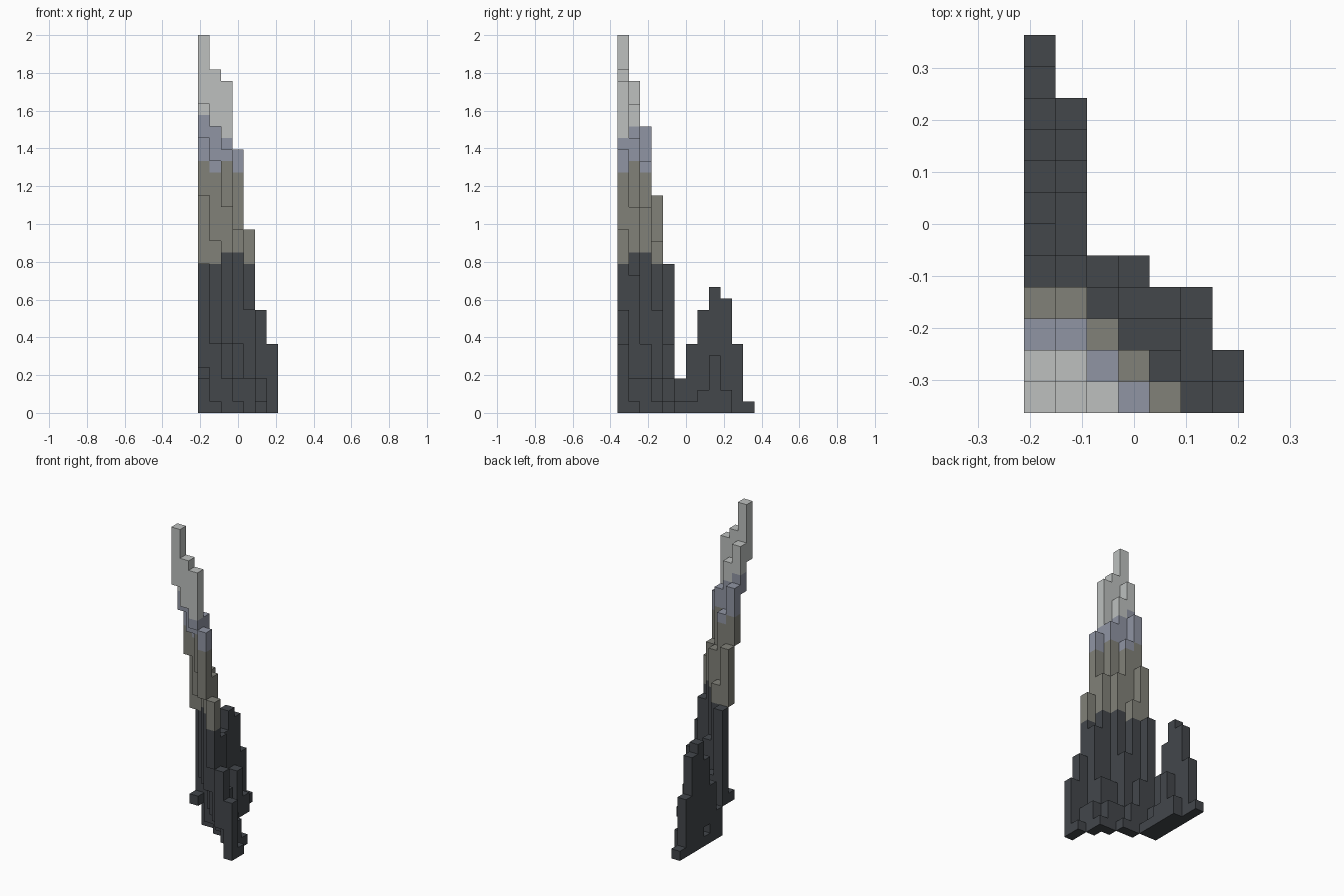
import bpy, bmesh
from mathutils import Vector

cube = bpy.data.objects.get("Cube")
if cube:
    bpy.data.objects.remove(cube, do_unlink=True)

U = 2 / 33                      # size of one block
ORIGIN = Vector((-3.5, -6, 0))  # centres the block grid

# Column tops in blocks: one row per step back, one entry per step to the left
TOPS = [
    [33, 30, 29, 23, 16, 9, 6],
    [29, 27, 24, 18, 12, 3, 1],
    [25, 22, 18, 6, 6, 3],
    [19, 15, 9, 3, 3, 1],
    [13, 6, 3, 1],
    [3, 1], [6, 1], [9, 2], [11, 5], [10, 2], [6], [1],
]
# Undersides set by the cut faces of the hollow slope
CUT_BOTTOMS = {(0, 0): 27, (0, 1): 24, (1, 0): 25}
SPUR_START = 5


def top(i, j):
    """Height of a column; zero outside the footprint."""
    return TOPS[j][i] if 0 <= j < len(TOPS) and i < len(TOPS[j]) else 0


def bottom(i, j):
    """The slope is a shell: a column hangs down to its lowest neighbour."""
    if j >= SPUR_START:
        return 0
    near = [top(i + 1, j), top(i, j + 1)]
    if i > 0:
        near.append(top(i - 1, j))
    if j > 0:
        near.append(top(i, j - 1))
    low = CUT_BOTTOMS.get((i, j), min(near))
    return min(low, top(i, j) - 1)


def band(i, j, k):
    """Rock band of a block, with slightly ragged borders."""
    if k >= 26 - min(i, 2):
        return "snow_peak"
    if k >= (21 if i == 1 or j == 0 else 22):
        return "frost_band"
    if k >= (14 if j in (1, 2) else 13):
        return "upper_slope"
    return "spur" if j >= SPUR_START else "lower_slope"


# Fill the blocks of the shell
blocks = {}
for j, row in enumerate(TOPS):
    for i, height in enumerate(row):
        for k in range(bottom(i, j), height):
            blocks[i, j, k] = band(i, j, k)
blocks[0, 3, 3] = "lower_slope"   # small inner ledge
blocks.pop((0, 7, 1))             # hollow in the spur


def material(name, colour):
    mat = bpy.data.materials.new(name)
    mat.use_nodes = True
    mat.diffuse_color = (*colour, 1)
    mat.node_tree.nodes["Principled BSDF"].inputs["Base Color"].default_value = (*colour, 1)
    return mat


dark = material("dark_slate", (0.056, 0.063, 0.071))
olive = material("olive_grey", (0.22, 0.22, 0.19))
blue = material("blue_grey", (0.28, 0.30, 0.37))
pale = material("pale_grey", (0.51, 0.53, 0.52))

DIRECTIONS = [Vector(d) for d in
              ((1, 0, 0), (-1, 0, 0), (0, 1, 0), (0, -1, 0), (0, 0, 1), (0, 0, -1))]


def block_face(bm, cell, d):
    """Square on the side of a block that faces direction d."""
    a = Vector((abs(d.y) + abs(d.z), abs(d.x), 0)) / 2
    b = d.cross(a)
    mid = Vector(cell) + Vector((0.5, 0.5, 0.5)) + d / 2 + ORIGIN
    bm.faces.new([bm.verts.new((mid + p) * U) for p in (a + b, b - a, -a - b, a - b)])


def build_part(name, mat):
    """Exposed sides of every block in one band."""
    bm = bmesh.new()
    for cell, part in blocks.items():
        if part != name:
            continue
        for d in DIRECTIONS:
            beside = tuple(int(c + s) for c, s in zip(cell, d))
            if beside not in blocks:
                block_face(bm, cell, d)
    for f in bm.faces:
        f.normal_update()
    bmesh.ops.remove_doubles(bm, verts=bm.verts, dist=U / 100)
    bmesh.ops.dissolve_limit(bm, angle_limit=0.01, verts=bm.verts, edges=bm.edges)
    mesh = bpy.data.meshes.new(name)
    bm.to_mesh(mesh)
    bm.free()
    mesh.materials.append(mat)
    bpy.context.collection.objects.link(bpy.data.objects.new(name, mesh))


for part_name, mat in (("lower_slope", dark), ("spur", dark), ("upper_slope", olive),
                       ("frost_band", blue), ("snow_peak", pale)):
    build_part(part_name, mat)
